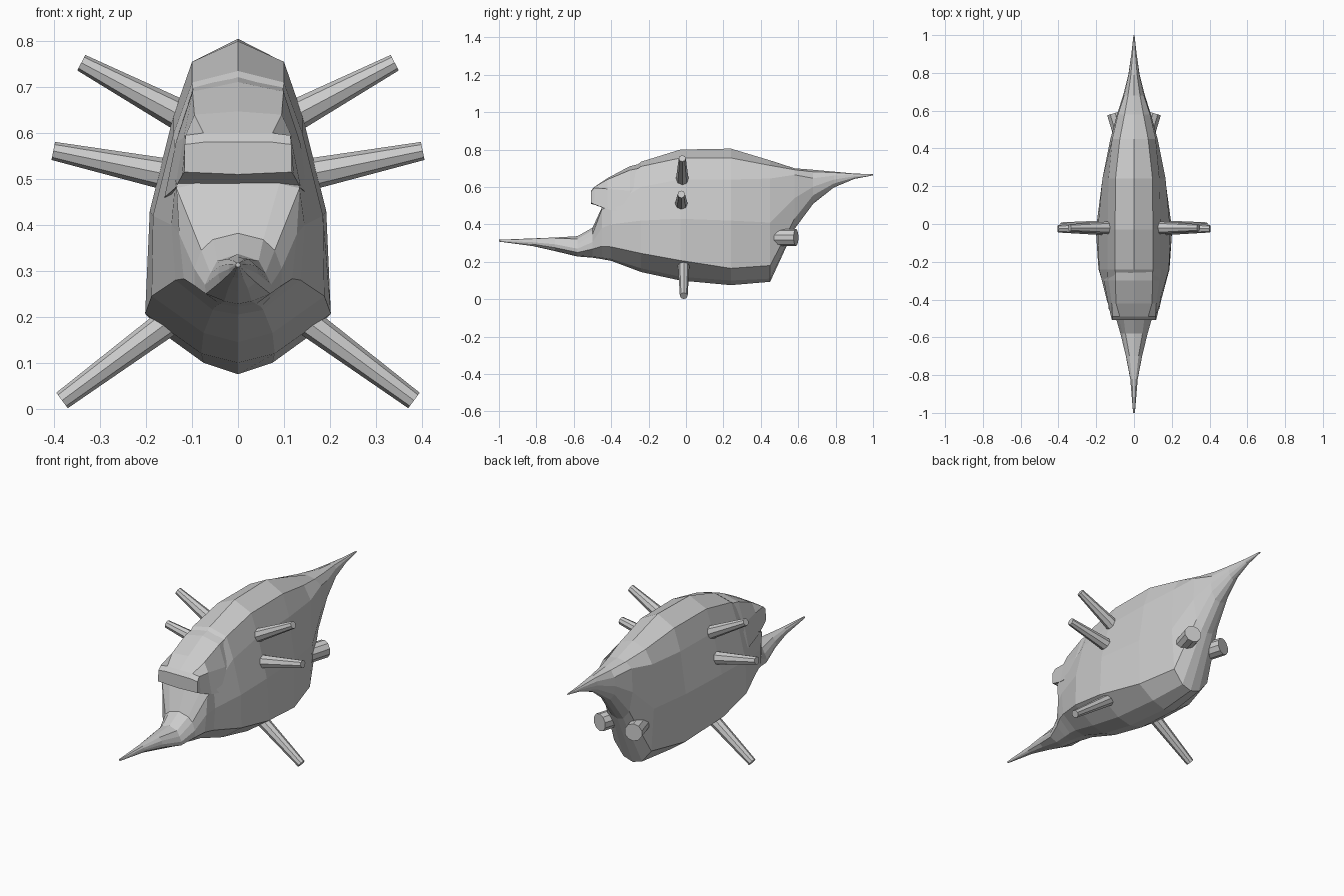
import bpy, bmesh
from mathutils import Vector

if "Cube" in bpy.data.objects:
    bpy.data.objects.remove(bpy.data.objects["Cube"])


def make_object(name, bm):
    bmesh.ops.recalc_face_normals(bm, faces=bm.faces)
    me = bpy.data.meshes.new(name)
    bm.to_mesh(me)
    bm.free()
    ob = bpy.data.objects.new(name, me)
    bpy.context.collection.objects.link(ob)
    return ob


def loft(name, rings):
    """Skin a list of equal-length closed rings, capping both ends."""
    bm = bmesh.new()
    rows = [[bm.verts.new(p) for p in r] for r in rings]
    n = len(rows[0])
    for a, b in zip(rows, rows[1:]):
        for i in range(n):
            j = (i + 1) % n
            bm.faces.new((a[i], a[j], b[j], b[i]))
    bm.faces.new(rows[0])
    bm.faces.new(rows[-1])
    return make_object(name, bm)


def ring(y, top, half, bottom):
    """Symmetric cross-section from centre heights and right-hand (x, z) points."""
    right = [(x, y, z) for x, z in half]
    left = [(-x, y, z) for x, z in reversed(half)]
    return [(0, y, top)] + right + [(0, y, bottom)] + left


def taper(y, w, top, bottom):
    """Small cross-section for the nose and tail spikes."""
    shape = [(.55, .94), (.9, .75), (1, .5), (.9, .25), (.5, .06)]
    h = top - bottom
    return ring(y, top, [(w * a, bottom + h * b) for a, b in shape], bottom)


def rod(name, start, end, r1, r2, sides=8):
    a, b = Vector(start), Vector(end)
    bm = bmesh.new()
    bmesh.ops.create_cone(bm, cap_ends=True, segments=sides,
                          radius1=r1, radius2=r2, depth=(b - a).length)
    ob = make_object(name, bm)
    ob.location = (a + b) / 2
    ob.rotation_euler = (b - a).to_track_quat('Z', 'Y').to_euler()
    return ob


# Hull: nose spike, face, body, and tail spike in one skin
hull = [
    taper(-1.0, .005, .318, .308),
    taper(-.82, .02, .325, .284),
    taper(-.70, .043, .330, .257),
    ring(-.58, .337, [(.045, .322), (.06, .295), (.072, .27), (.07, .25), (.03, .234)], .228),
    ring(-.50, .382, [(.055, .368), (.08, .345), (.095, .305), (.095, .268), (.04, .228)], .222),
    ring(-.45, .49, [(.09, .49), (.134, .48), (.128, .38), (.118, .283), (.05, .222)], .214),
    ring(-.40, .60, [(.09, .60), (.136, .50), (.145, .40), (.136, .28), (.055, .215)], .205),
    ring(-.24, .735, [(.10, .71), (.14, .60), (.185, .42), (.188, .245), (.075, .165)], .145),
    ring(-.03, .80, [(.10, .755), (.14, .64), (.192, .43), (.202, .207), (.08, .12)], .10),
    ring(.24, .805, [(.098, .755), (.135, .64), (.167, .42), (.165, .165), (.075, .10)], .075),
    ring(.45, .742, [(.075, .715), (.115, .645), (.125, .41), (.11, .18), (.055, .11)], .093),
    ring(.58, .70, [(.05, .692), (.085, .665), (.09, .54), (.07, .43), (.035, .385)], .375),
    taper(.68, .058, .692, .51),
    taper(.79, .03, .682, .597),
    taper(.90, .014, .672, .643),
    taper(1.0, .003, .668, .662),
]
loft("hull", hull)

# Brow overhanging the face
brow = [
    ring(-.508, .58, [(.075, .58), (.116, .575), (.117, .515)], .51),
    ring(-.49, .60, [(.075, .60), (.114, .595), (.122, .507)], .505),
    ring(-.42, .647, [(.095, .64), (.118, .59), (.137, .48)], .48),
    ring(-.30, .711, [(.099, .69), (.135, .58), (.16, .46)], .48),
    ring(-.20, .735, [(.095, .71), (.125, .60), (.15, .46)], .48),
]
loft("brow", brow)

# Paired side spines and rear thrusters
for side, s in (("right", 1), ("left", -1)):
    rod(f"upper_spine_{side}", (s * .10, -.02, .625), (s * .341, -.02, .753), .036, .019)
    rod(f"middle_spine_{side}", (s * .13, -.025, .505), (s * .402, -.025, .561), .036, .02)
    rod(f"lower_spine_{side}", (s * .13, -.012, .205), (s * .383, -.012, .018), .032, .021)
    rod(f"thruster_{side}", (s * .05, .42, .33), (s * .1, .588, .33), .046, .046, 10)
